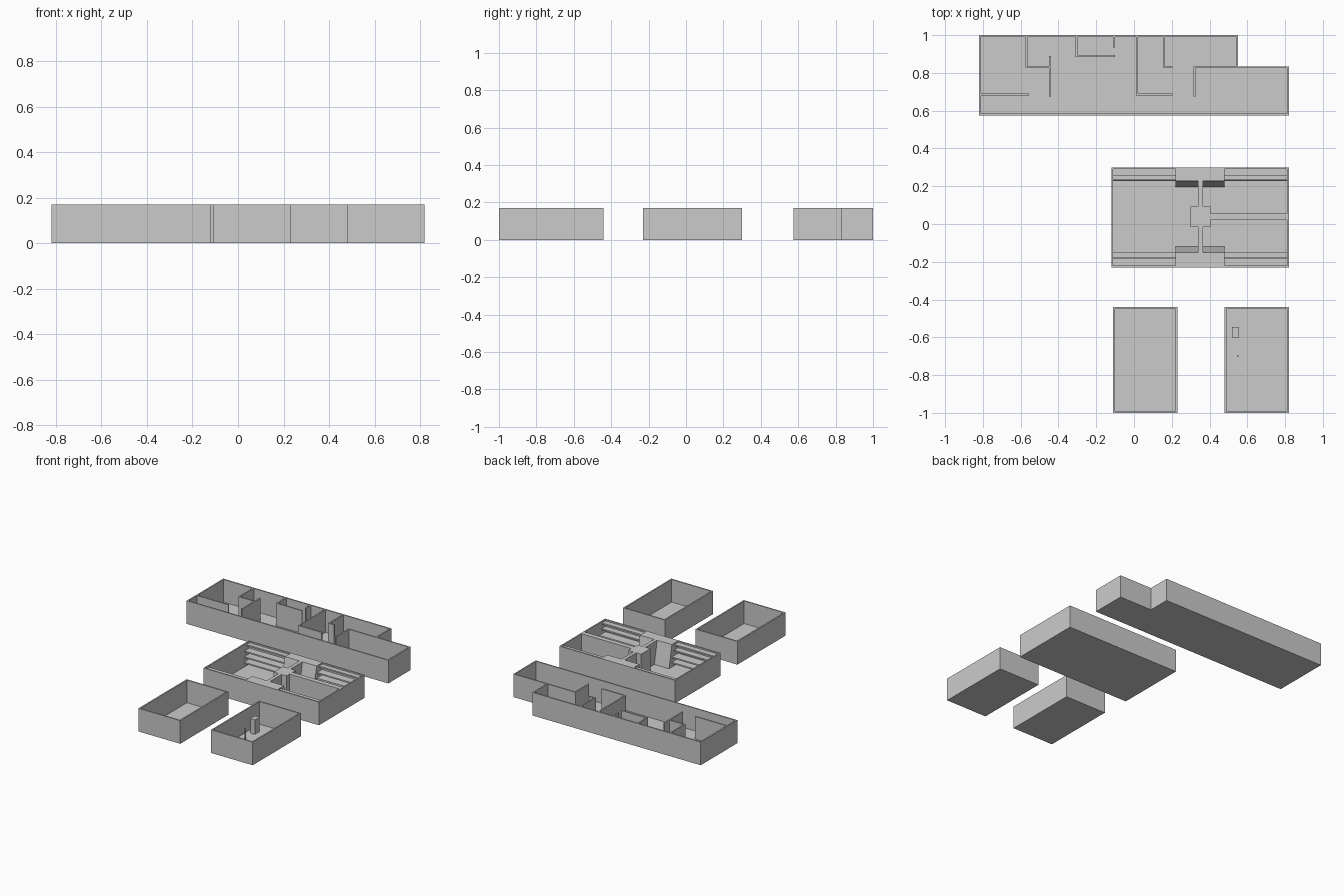
import bpy, bmesh

if "Cube" in bpy.data.objects:
    bpy.data.objects.remove(bpy.data.objects["Cube"])

H, T, FLOOR = 0.17, 0.01, 0.004   # wall height, wall thickness, floor slab


def finish(bm, name):
    bmesh.ops.recalc_face_normals(bm, faces=bm.faces)
    mesh = bpy.data.meshes.new(name)
    bm.to_mesh(mesh)
    bm.free()
    obj = bpy.data.objects.new(name, mesh)
    bpy.context.collection.objects.link(obj)
    return obj


def box(name, x0, x1, y0, y1, z0=FLOOR, z1=H):
    bm = bmesh.new()
    bmesh.ops.create_cube(bm, size=1)
    for v in bm.verts:
        v.co = (x1 if v.co.x > 0 else x0, y1 if v.co.y > 0 else y0, z1 if v.co.z > 0 else z0)
    return finish(bm, name)


def tray(name, outline):
    """Open-topped room shell: extruded outline, inset at the top and pushed down to the floor."""
    bm = bmesh.new()
    base = bm.faces.new([bm.verts.new((x, y, 0)) for x, y in outline])
    ext = bmesh.ops.extrude_face_region(bm, geom=[base], use_keep_orig=True)["geom"]
    for v in ext:
        if isinstance(v, bmesh.types.BMVert):
            v.co.z = H
    bmesh.ops.recalc_face_normals(bm, faces=bm.faces)
    top = [f for f in bm.faces if f.normal.z > 0.9]
    bmesh.ops.inset_region(bm, faces=top, thickness=T, use_even_offset=True)
    down = bmesh.ops.extrude_face_region(bm, geom=top)["geom"]
    for v in down:
        if isinstance(v, bmesh.types.BMVert):
            v.co.z = FLOOR
    bmesh.ops.delete(bm, geom=[f for f in top if f.is_valid], context='FACES_ONLY')
    return finish(bm, name)


def rect(x0, x1, y0, y1):
    return [(x0, y0), (x1, y0), (x1, y1), (x0, y1)]


# Long rear building with a notched corner
tray("rear_building", [(-0.82, 0.575), (0.82, 0.575), (0.82, 0.835),
                       (0.55, 0.835), (0.55, 1.0), (-0.82, 1.0)])

# Its partition walls: x range, y range
t = T
partitions = [
    (-0.575, -0.575 + t, 0.825, 0.995), (-0.575, -0.44, 0.825, 0.825 + t),
    (-0.45, -0.45 + t, 0.675, 0.89), (-0.815, -0.555, 0.68, 0.68 + t),
    (-0.31, -0.31 + t, 0.885, 0.995), (-0.31, -0.10, 0.885, 0.885 + t),
    (-0.11, -0.11 + t, 0.935, 0.995),
    (0.01, 0.01 + t, 0.68, 0.995), (0.01, 0.205, 0.68, 0.68 + t),
    (0.155, 0.155 + t, 0.825, 0.995), (0.155, 0.205, 0.825, 0.825 + t),
    (0.315, 0.315 + t, 0.675, 0.835), (0.315, 0.555, 0.825, 0.825 + t),
]
for i, p in enumerate(partitions):
    box(f"partition_{i + 1}", *p)

# Middle building
tray("middle_building", rect(-0.12, 0.82, -0.23, 0.30))
box("centre_pillar", 0.30, 0.405, -0.015, 0.092)
box("dividing_wall", 0.34, 0.365, -0.15, 0.228)
box("side_wall", 0.40, 0.815, 0.02, 0.055)


# Blocks with a sloping inner face, between the shelves
def sloped_block(name, outer, top, foot):
    bm = bmesh.new()
    profile = [(outer, FLOOR), (foot, FLOOR), (top, H), (outer, H)]
    f = bm.faces.new([bm.verts.new((0.22, y, z)) for y, z in profile])
    for v in bmesh.ops.extrude_face_region(bm, geom=[f], use_keep_orig=True)["geom"]:
        if isinstance(v, bmesh.types.BMVert):
            v.co.x = 0.48
    return finish(bm, name)


sloped_block("back_sloped_block", 0.295, 0.228, 0.195)
sloped_block("front_sloped_block", -0.225, -0.15, -0.118)

# Shelves along both long walls, shallower towards the top
heights = [0.03, 0.07, 0.11, 0.15]
back_edges = [0.228, 0.231, 0.234, 0.254]
front_edges = [-0.150, -0.150, -0.175, -0.180]
for side, x0, x1 in (("left", -0.115, 0.22), ("right", 0.48, 0.815)):
    for i, z in enumerate(heights):
        box(f"back_shelf_{side}_{i + 1}", x0, x1, back_edges[i], 0.295, z, z + 0.01)
        box(f"front_shelf_{side}_{i + 1}", x0, x1, -0.225, front_edges[i], z, z + 0.01)

# Two small front rooms
tray("front_left_room", rect(-0.11, 0.23, -1.0, -0.44))
tray("front_right_room", rect(0.48, 0.82, -1.0, -0.44))

# Column and thin post in the right room
box("column", 0.52, 0.557, -0.60, -0.545, FLOOR, 0.11)
box("post", 0.545, 0.553, -0.704, -0.696, FLOOR, 0.085)
